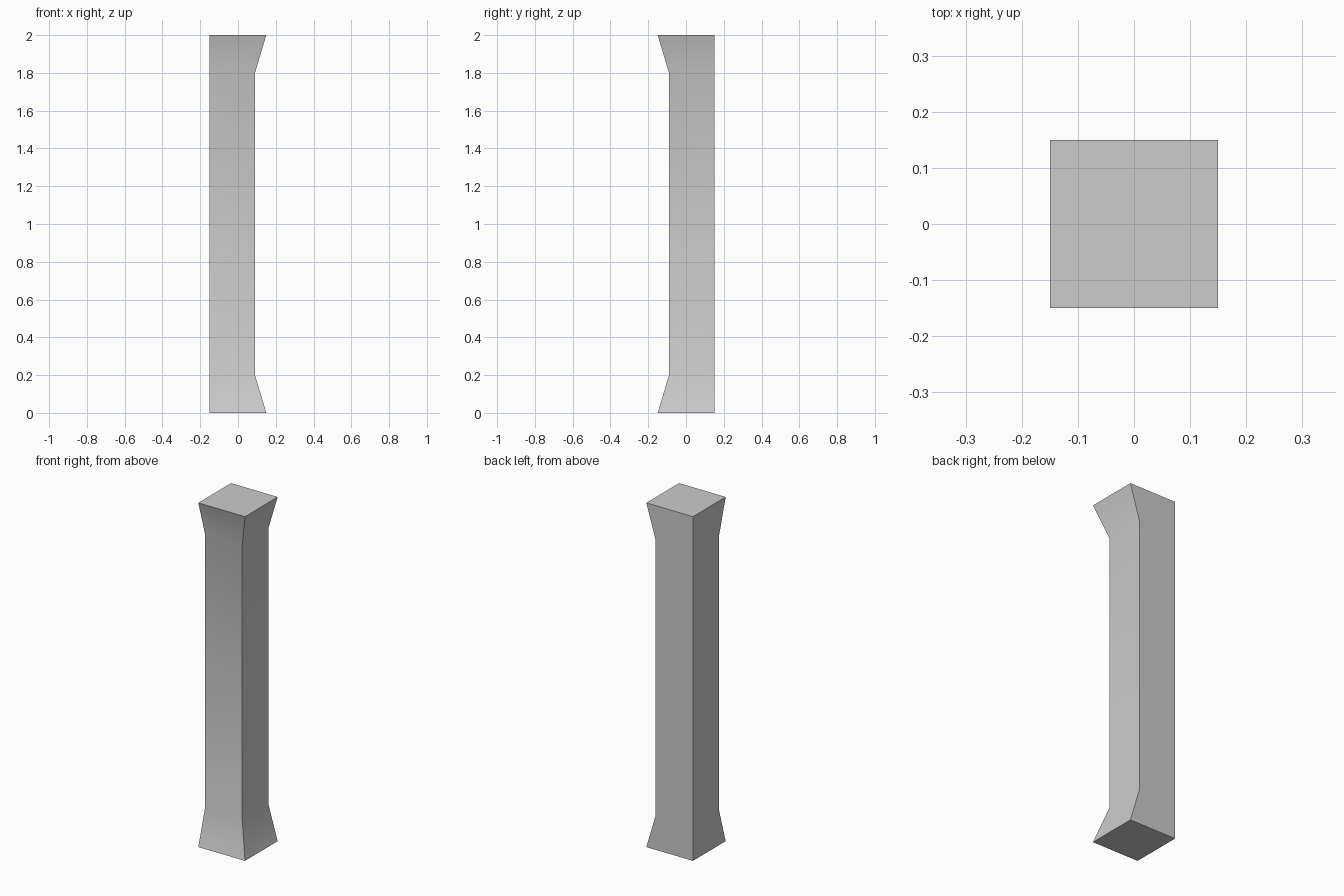
import bpy
import bmesh

if "Cube" in bpy.data.objects:
    bpy.data.objects.remove(bpy.data.objects["Cube"])

# Corner post: flat on the left and back, flared at both ends on the right and front
LEFT, BACK = -0.15, 0.15
PROFILE = [(0.0, 0.15), (0.2, 0.09), (1.8, 0.09), (2.0, 0.15)]  # height, reach


def ring(bm, z, reach):
    corners = [(LEFT, -reach), (reach, -reach), (reach, BACK), (LEFT, BACK)]
    return [bm.verts.new((x, y, z)) for x, y in corners]


bm = bmesh.new()
rings = [ring(bm, z, reach) for z, reach in PROFILE]

# Side walls between neighbouring rings
for low, high in zip(rings, rings[1:]):
    for i in range(4):
        j = (i + 1) % 4
        bm.faces.new((low[i], low[j], high[j], high[i]))

# End caps
bm.faces.new(rings[0][::-1])
bm.faces.new(rings[-1])
bmesh.ops.recalc_face_normals(bm, faces=bm.faces)

mesh = bpy.data.meshes.new("corner_post")
bm.to_mesh(mesh)
bm.free()
post = bpy.data.objects.new("corner_post", mesh)
bpy.context.collection.objects.link(post)

# Soft shading over the flares, sharp corners
bpy.context.view_layer.objects.active = post
post.select_set(True)
bpy.ops.object.shade_smooth_by_angle(angle=0.6)
